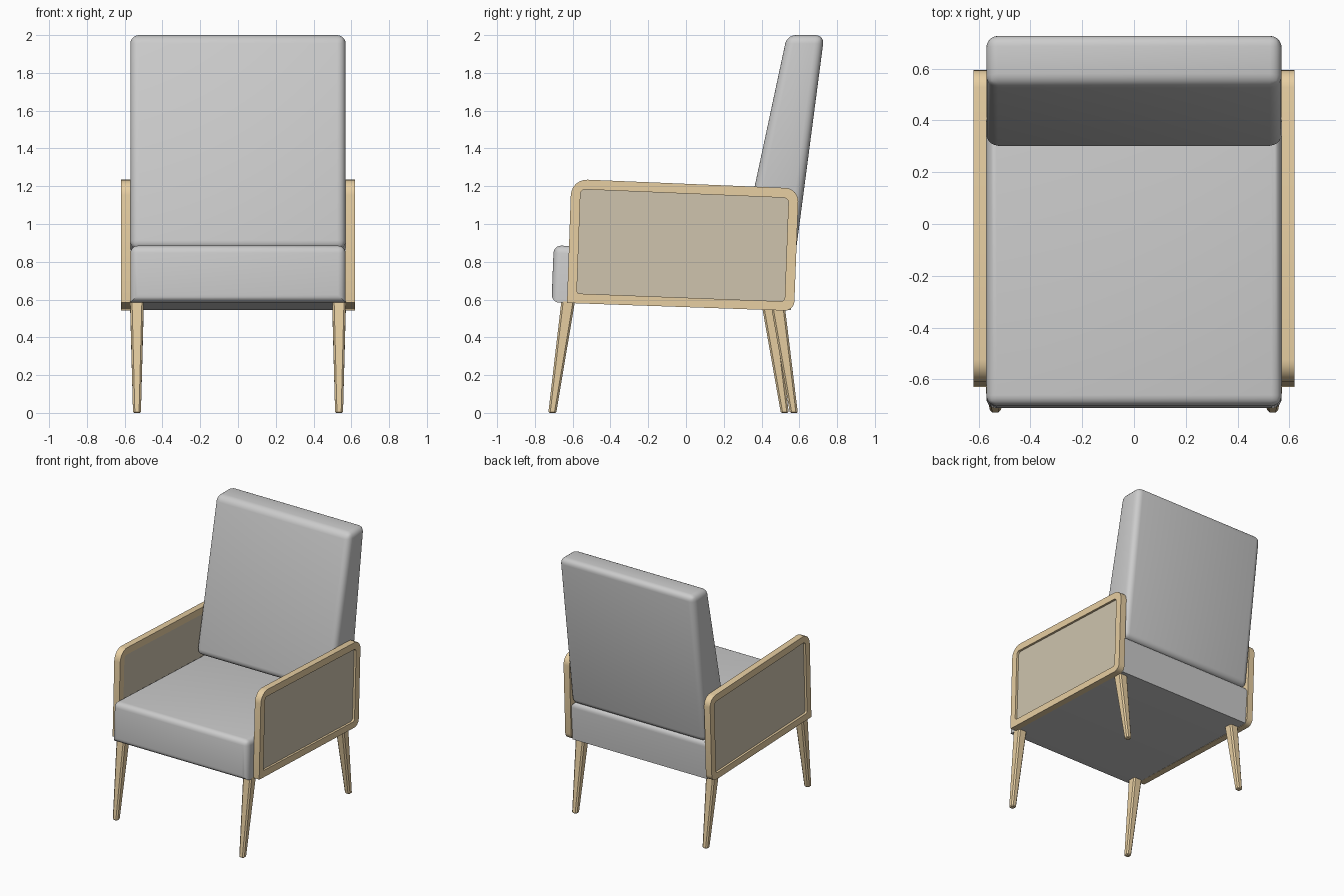
import bpy, bmesh, math
from mathutils import Vector

if "Cube" in bpy.data.objects:
    bpy.data.objects.remove(bpy.data.objects["Cube"])


def material(name, rgb):
    m = bpy.data.materials.new(name)
    m.diffuse_color = (*rgb, 1)
    m.use_nodes = True
    m.node_tree.nodes["Principled BSDF"].inputs["Base Color"].default_value = m.diffuse_color
    return m


wood = material("wood", (0.80, 0.62, 0.36))
panel_mat = material("side_panel", (0.62, 0.55, 0.42))


def finish(name, bm, mat=None, smooth=True):
    bmesh.ops.recalc_face_normals(bm, faces=bm.faces)
    me = bpy.data.meshes.new(name)
    bm.to_mesh(me)
    bm.free()
    ob = bpy.data.objects.new(name, me)
    bpy.context.collection.objects.link(ob)
    if mat:
        me.materials.append(mat)
    if smooth:
        bpy.ops.object.select_all(action='DESELECT')
        ob.select_set(True)
        bpy.context.view_layer.objects.active = ob
        bpy.ops.object.shade_smooth_by_angle(angle=math.radians(35))
    return ob


def prism(bm, profile, x0, x1):
    """Extrude a (y, z) profile from x0 to x1; returns both vertex rings."""
    a, b = ([bm.verts.new((x, y, z)) for y, z in profile] for x in (x0, x1))
    n = len(profile)
    bm.faces.new(a)
    bm.faces.new(b[::-1])
    for i in range(n):
        j = (i + 1) % n
        bm.faces.new((a[i], b[i], b[j], a[j]))
    return a, b


def rounded(corners, radii, seg=6):
    """Round the corners of a (y, z) polygon."""
    pts, n = [], len(corners)
    for i, r in enumerate(radii):
        c = Vector(corners[i])
        p = c + (Vector(corners[i - 1]) - c).normalized() * r
        q = c + (Vector(corners[(i + 1) % n]) - c).normalized() * r
        m = p + q - c
        for k in range(seg + 1):
            t = k / seg * math.pi / 2
            pts.append(m + (p - m) * math.cos(t) + (q - m) * math.sin(t))
    return pts


def cushion(name, profile, radius, sharp=()):
    bm = bmesh.new()
    a, b = prism(bm, profile, -0.57, 0.57)
    keep = {v for i in sharp for v in (a[i], b[i])}
    edges = [e for e in bm.edges if not keep & set(e.verts)]
    bmesh.ops.bevel(bm, geom=edges, offset=radius, segments=5, profile=0.5, affect='EDGES')
    return finish(name, bm)


# Seat and wedge-shaped backrest
cushion("seat", [(-0.712, 0.585), (-0.70, 0.887), (0.575, 0.835), (0.555, 0.545)], 0.04, sharp=(3,))
cushion("backrest", [(0.293, 0.87), (0.535, 2.0), (0.732, 2.0), (0.578, 0.825)], 0.045)

# Arm frames with inset panels
outer = rounded([(-0.63, 0.582), (-0.607, 1.238), (0.597, 1.188), (0.572, 0.54)],
                [0.004, 0.085, 0.07, 0.05])
inner = rounded([(-0.578, 0.632), (-0.558, 1.184), (0.543, 1.138), (0.522, 0.59)],
                [0.015, 0.025, 0.025, 0.02])
for side, s in (("right", 1), ("left", -1)):
    bm = bmesh.new()
    rings = [[bm.verts.new((s * x, y, z)) for y, z in loop]
             for loop, x in ((outer, 0.57), (outer, 0.62), (inner, 0.62), (inner, 0.57))]
    n = len(outer)
    for k in range(4):
        p, q = rings[k], rings[(k + 1) % 4]
        for i in range(n):
            j = (i + 1) % n
            bm.faces.new((p[i], p[j], q[j], q[i]))
    finish(side + "_arm_frame", bm, wood)
    bm = bmesh.new()
    prism(bm, inner, s * 0.573, s * 0.603)
    finish(side + "_arm_panel", bm, panel_mat, smooth=False)


# Tapered, splayed legs
def leg(name, s, top_y, top_z, bottom_y):
    bm = bmesh.new()
    rings = []
    for y, z, h in ((bottom_y, 0.0, 0.021), (top_y, top_z, 0.036)):
        c = h - 0.01
        octagon = [(h, -c), (h, c), (c, h), (-c, h), (-h, c), (-h, -c), (-c, -h), (c, -h)]
        rings.append([bm.verts.new((s * 0.535 + dx, y + dy, z)) for dx, dy in octagon])
    bm.faces.new(rings[0])
    bm.faces.new(rings[1])
    for i in range(8):
        j = (i + 1) % 8
        bm.faces.new((rings[0][i], rings[0][j], rings[1][j], rings[1][i]))
    bottom = [e for e in bm.edges if all(v in rings[0] for v in e.verts)]
    bmesh.ops.bevel(bm, geom=bottom, offset=0.006, segments=1, affect='EDGES')
    finish(name, bm, wood, smooth=False)


leg("front_right_leg", 1, -0.624, 0.59, -0.708)
leg("front_left_leg", -1, -0.624, 0.59, -0.708)
leg("rear_right_leg", 1, 0.489, 0.55, 0.571)
leg("rear_left_leg", -1, 0.441, 0.55, 0.523)
